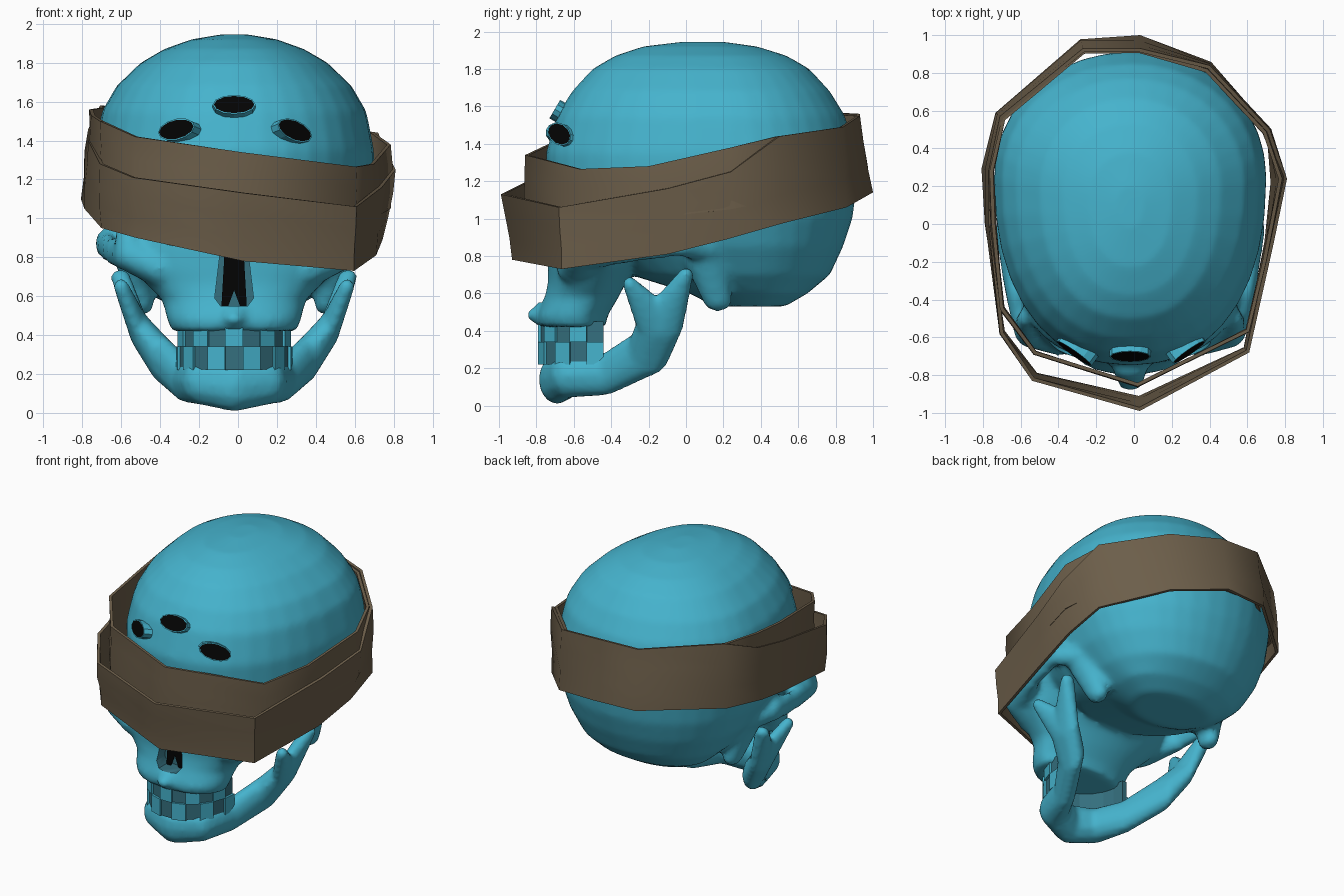
import bpy, bmesh, math, random
from mathutils import Vector, Matrix

random.seed(4)
if "Cube" in bpy.data.objects:
    bpy.data.objects.remove(bpy.data.objects["Cube"])


def material(name, rgb):
    m = bpy.data.materials.new(name)
    m.use_nodes = True
    m.diffuse_color = (*rgb, 1)
    bsdf = m.node_tree.nodes["Principled BSDF"]
    bsdf.inputs["Base Color"].default_value = (*rgb, 1)
    bsdf.inputs["Roughness"].default_value = 0.8
    return m


TEAL = material("teal bone", (0.06, 0.45, 0.61))
DARK = material("dark teal gaps", (0.035, 0.16, 0.21))
BLACK = material("black", (0.001, 0.001, 0.001))
BROWN = material("brown cloth", (0.15, 0.112, 0.068))


def make(name, bm, *mats):
    bmesh.ops.recalc_face_normals(bm, faces=bm.faces)
    mesh = bpy.data.meshes.new(name)
    bm.to_mesh(mesh)
    bm.free()
    ob = bpy.data.objects.new(name, mesh)
    bpy.context.collection.objects.link(ob)
    for m in mats:
        mesh.materials.append(m)
    return ob


def smooth(ob, angle=40):
    bpy.ops.object.select_all(action='DESELECT')
    ob.select_set(True)
    bpy.context.view_layer.objects.active = ob
    bpy.ops.object.shade_smooth_by_angle(angle=math.radians(angle))


def bake(ob):
    graph = bpy.context.evaluated_depsgraph_get()
    mesh = bpy.data.meshes.new_from_object(ob.evaluated_get(graph))
    ob.modifiers.clear()
    ob.data = mesh


def melt(ob, voxel, rounds):
    """Fuse overlapping solids into one smooth bone."""
    r = ob.modifiers.new("fuse", 'REMESH')
    r.mode = 'VOXEL'
    r.voxel_size = voxel
    s = ob.modifiers.new("soften", 'SMOOTH')
    s.iterations = rounds
    bake(ob)


def cut(ob, cutter):
    cutter.hide_render = True
    b = ob.modifiers.new("cut", 'BOOLEAN')
    b.operation = 'DIFFERENCE'
    b.object = cutter
    bake(ob)
    bpy.data.objects.remove(cutter)


def hull(target, *blobs):
    """Add the convex hull of some ellipsoids, each (centre, radii)."""
    bm = bmesh.new()
    for centre, radii in blobs:
        mat = Matrix.Translation(centre) @ Matrix.Diagonal((*radii, 1))
        bmesh.ops.create_icosphere(bm, subdivisions=2, radius=1, matrix=mat)
    res = bmesh.ops.convex_hull(bm, input=bm.verts)
    inner = [v for v in res["geom_interior"] if isinstance(v, bmesh.types.BMVert)]
    bmesh.ops.delete(bm, geom=inner, context='VERTS')
    bmesh.ops.recalc_face_normals(bm, faces=bm.faces)
    temp = bpy.data.meshes.new("temp")
    bm.to_mesh(temp)
    bm.free()
    target.from_mesh(temp)
    bpy.data.meshes.remove(temp)


def power(v, e):
    return math.copysign(abs(v) ** e, v)


def egg(w, front, back, t):
    mid = front + 0.6 * (back - front)
    e = 2 / 2.25 if math.sin(t) < 0 else 2 / 2.05
    depth = mid - front if math.sin(t) < 0 else back - mid
    return w * power(math.cos(t), e), mid + depth * power(math.sin(t), e)


def loft(bm, rows, n=36):
    """Stack egg-shaped rings, each (height, half width, front, back)."""
    rings = [[bm.verts.new((*egg(w, f, b, math.tau * i / n), z)) for i in range(n)]
             for z, w, f, b in rows]
    for a, b in zip(rings, rings[1:]):
        for i in range(n):
            bm.faces.new((a[i], a[i - 1], b[i - 1], b[i]))
    bm.faces.new(rings[0])
    bm.faces.new(rings[-1][::-1])


def prism(name, outline, y0, y1, *mats):
    bm = bmesh.new()
    face = bm.faces.new([bm.verts.new((x, y0, z)) for x, z in outline])
    ext = bmesh.ops.extrude_face_region(bm, geom=[face])["geom"]
    for v in ext:
        if isinstance(v, bmesh.types.BMVert):
            v.co.y = y1
    for f in bm.faces:
        f.material_index = len(mats) - 1
    return make(name, bm, *mats)


# Skull: braincase, face, cheeks, arches, ear bones and nose bridge
bm = bmesh.new()
loft(bm, [(0.53, .28, .15, .53), (0.6, .42, .02, .65), (0.7, .53, -.3, .77),
          (0.85, .63, -.5, .84), (1.0, .69, -.66, .89), (1.15, .72, -.74, .91),
          (1.35, .72, -.75, .91), (1.55, .68, -.69, .85), (1.68, .605, -.61, .77),
          (1.8, .48, -.5, .66), (1.87, .36, -.38, .54), (1.92, .22, -.23, .38),
          (1.945, .07, -.02, .2)])
loft(bm, [(0.42, .32, -.79, -.43), (0.48, .345, -.8, -.42), (0.58, .37, -.76, -.36),
          (0.66, .45, -.74, -.32), (0.74, .53, -.74, -.27), (0.85, .57, -.74, -.2),
          (1.0, .58, -.74, 0), (1.12, .58, -.74, 0)])
for s in (-1, 1):
    cheek = ((s * .53, -.56, .81), (.09, .1, .09))
    arch = ((s * .625, -.32, .83), (.045, .08, .07))
    ear = ((s * .67, -.03, .87), (.045, .08, .075))
    hull(bm, ((s * .38, -.58, .74), (.08, .12, .1)), cheek)
    hull(bm, cheek, arch)
    hull(bm, arch, ear)
    hull(bm, ear, ((s * .58, .12, .84), (.06, .06, .07)))
    hull(bm, cheek, ((s * .555, -.5, 1.04), (.045, .05, .06)))
    hull(bm, ((s * .52, .1, .8), (.1, .12, .1)), ((s * .47, .17, .56), (.06, .08, .06)))
hull(bm, ((0, -.76, 1.02), (.1, .06, .06)), ((0, -.83, .87), (.07, .06, .04)))
hull(bm, ((0, -.78, .48), (.06, .08, .04)), ((0, -.74, .54), (.08, .05, .04)))
skull = make("skull", bm, TEAL, DARK)
melt(skull, 0.024, 4)

# Eye sockets and nose opening
for s in (-1, 1):
    bm = bmesh.new()
    mat = Matrix.Translation((s * .31, -.76, .98)) @ Matrix.Diagonal((.16, .2, .13, 1))
    bmesh.ops.create_icosphere(bm, subdivisions=3, radius=1, matrix=mat)
    cut(skull, make("socket_cutter", bm, TEAL))
cut(skull, prism("nose_cutter", [(-.1, .59), (-.07, .55), (.07, .55), (.1, .59),
                                 (.065, .88), (-.065, .88)], -1, -.66, TEAL, DARK))
smooth(skull, 50)
nose = prism("nose_hollow", [(-.065, .55), (-.03, .55), (0, .63), (.03, .55), (.065, .55),
                             (.045, .9), (-.045, .9)], -.69, -.685, BLACK)

# Lower jaw: chin, body, then the two prongs of each branch
bm = bmesh.new()
chin = ((0, -.69, .14), (.12, .1, .135))
for s in (-1, 1):
    side = ((s * .17, -.63, .16), (.1, .1, .12))
    body = ((s * .255, -.42, .17), (.07, .08, .115))
    corner = ((s * .385, -.2, .29), (.055, .12, .13))
    branch = ((s * .49, -.14, .43), (.05, .13, .1))
    hull(bm, chin, side)
    hull(bm, side, body)
    hull(bm, body, corner)
    hull(bm, corner, branch)
    hull(bm, branch, ((s * .58, -.3, .65), (.04, .04, .04)))
    hull(bm, branch, ((s * .585, 0, .7), (.05, .04, .04)))
jaw = make("lower_jaw", bm, TEAL)
melt(jaw, 0.018, 3)
smooth(jaw, 60)

# Teeth: alternating blocks along the dental arch, in front of a dark backing
SLOTS = 11


def dental_arch(offset):
    fine = []
    for i in range(401):
        t = math.pi * (1 + i / 400)
        fine.append(Vector(((.3 - offset) * math.cos(t),
                            -.44 + (.355 - offset) * power(math.sin(t), .9))))
    lengths = [0]
    for a, b in zip(fine, fine[1:]):
        lengths.append(lengths[-1] + (b - a).length)
    return [fine[min(range(401), key=lambda j: abs(lengths[j] - lengths[-1] * k / SLOTS))]
            for k in range(SLOTS + 1)]


def blocks(name, outer, inner, slots, z0, z1, mat):
    bm = bmesh.new()
    for k in slots:
        foot = (outer[k], outer[k + 1], inner[k + 1], inner[k])
        low, high = ([bm.verts.new((p.x, p.y, z)) for p in foot] for z in (z0, z1))
        bm.faces.new(low)
        bm.faces.new(high)
        for i in range(4):
            bm.faces.new((low[i - 1], low[i], high[i], high[i - 1]))
    return make(name, bm, mat)


front, middle, rear = dental_arch(0), dental_arch(.015), dental_arch(.05)
upper = blocks("upper_teeth", front, middle, range(1, SLOTS, 2), .34, .46, TEAL)
lower = blocks("lower_teeth", front, middle, range(0, SLOTS, 2), .22, .34, TEAL)
gaps = blocks("tooth_gaps", middle, rear, range(SLOTS), .22, .45, DARK)
bones = [skull, nose, jaw, upper, lower, gaps]

# Forehead marks: raised ovals with a black face inside a thin rim
for label, x, z, width, tilt in (("right", -.28, 1.45, .115, -8), ("middle", 0, 1.57, .11, 0),
                                 ("left", .295, 1.445, .11, 18)):
    hit, place, normal, _ = skull.ray_cast((x, -3, z), (0, 1, 0))
    normal = Vector((normal.x * 1.4, normal.y, normal.z)).normalized()
    bm = bmesh.new()
    bmesh.ops.create_cone(bm, cap_ends=True, segments=12, radius1=1, radius2=1, depth=1)
    bmesh.ops.transform(bm, matrix=Matrix.Diagonal((width, .057, .06, 1)), verts=bm.verts)
    cap = max(bm.faces, key=lambda f: f.calc_center_median().z)
    bmesh.ops.inset_region(bm, faces=[cap], thickness=.006)
    cap.material_index = 1
    across = Vector((0, 0, 1)).cross(normal).normalized()
    frame = Matrix((across, normal.cross(across), normal)).transposed().to_4x4()
    turn = Matrix.Rotation(math.radians(-tilt), 4, 'Z')
    bm.transform(Matrix.Translation(place) @ frame @ turn)
    bones.append(make("forehead_mark_" + label, bm, TEAL, BLACK))

# The head sits slightly off centre inside the cloth
for bone in bones:
    bone.location.x = -.02


# Blindfold: two wraps of cloth, stations are (x, y, bottom, top, lean of the bottom)
def wrap(name, stations):
    bm = bmesh.new()
    rows = []
    for x, y, low, high, lean in stations:
        out = Vector((x, y, 0)).normalized()
        column = []
        for k in range(4):
            f = k / 3
            fold = random.uniform(-.008, .012) if k in (1, 2) else 0
            co = Vector((x, y, high + (low - high) * f)) + out * (lean * f + fold)
            column.append(bm.verts.new(co))
        rows.append(column)
    for i, b in enumerate(rows):
        a = rows[i - 1]
        for k in range(3):
            bm.faces.new((a[k], b[k], b[k + 1], a[k + 1]))
    ob = make(name, bm, BROWN)
    s = ob.modifiers.new("cloth", 'SOLIDIFY')
    s.thickness = 0.02
    s.offset = -1
    bake(ob)
    smooth(ob, 50)


wrap("blindfold_outer", [
    (.03, -.99, .78, 1.13, -.06), (.61, -.68, .73, 1.06, -.02), (.74, -.1, .81, 1.16, -.03),
    (.81, .24, .89, 1.25, -.07), (.72, .5, .97, 1.44, 0), (.4, .84, 1.06, 1.49, .02),
    (.03, .93, 1.14, 1.55, .07), (-.27, .93, 1.14, 1.56, .05), (-.71, .57, 1.13, 1.58, .03),
    (-.77, .28, 1.1, 1.46, .04), (-.77, 0, 1.05, 1.4, .02), (-.71, -.58, .95, 1.28, -.01),
    (-.54, -.83, .9, 1.21, -.03)])
wrap("blindfold_inner", [
    (.02, -.86, 1, 1.34, 0), (.61, -.57, .95, 1.265, 0), (.7, -.2, 1, 1.28, 0),
    (.785, .24, 1.05, 1.38, 0), (.7, .49, 1.1, 1.44, 0), (.39, .82, 1.12, 1.48, 0),
    (.03, .925, 1.18, 1.54, 0), (-.27, .92, 1.2, 1.55, 0), (-.7, .56, 1.2, 1.57, 0),
    (-.765, .28, 1.2, 1.56, 0), (-.755, 0, 1.15, 1.53, 0), (-.71, -.45, 1.1, 1.5, 0),
    (-.53, -.69, 1.05, 1.42, 0)])
